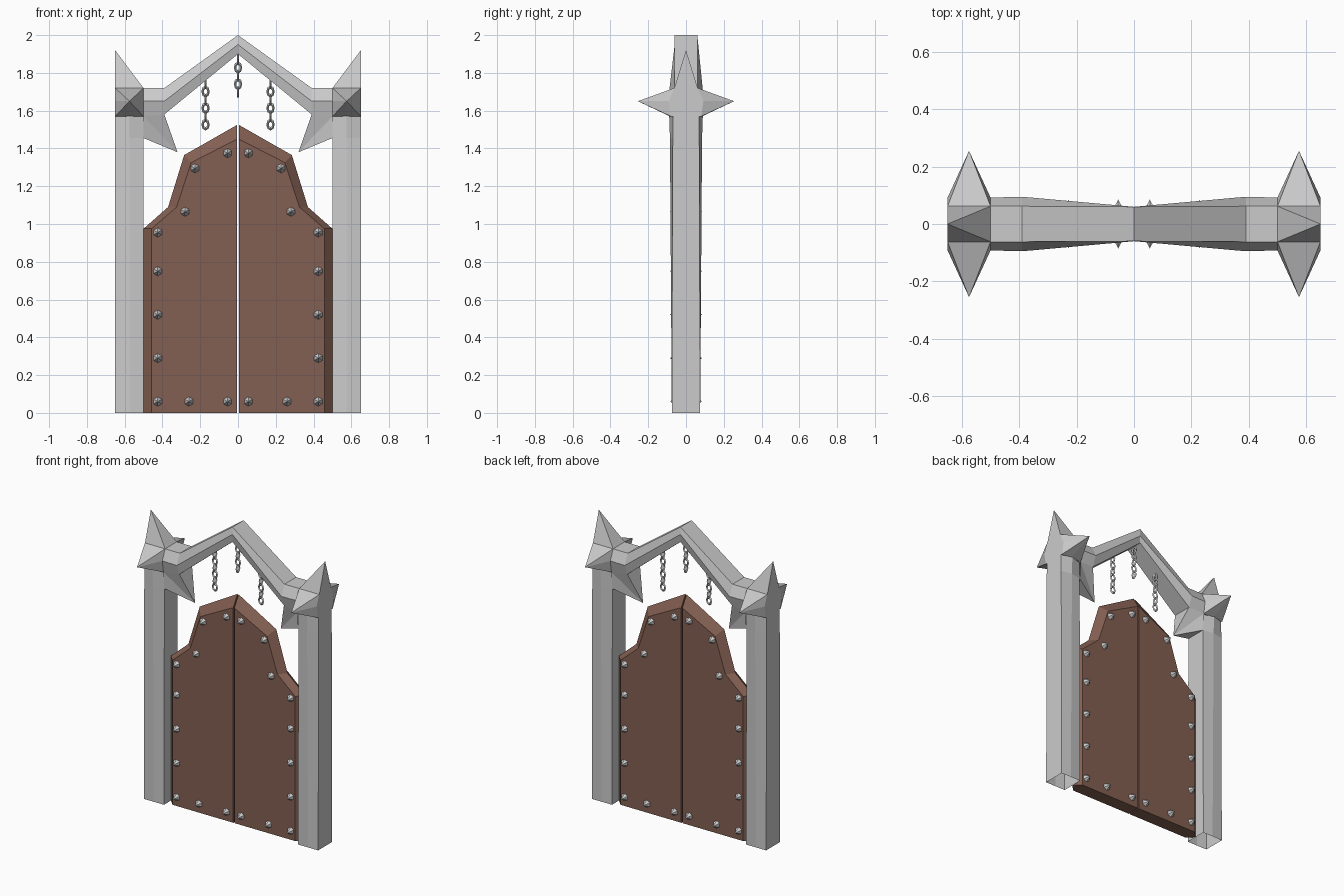
import bpy, bmesh
from math import pi
from mathutils import Matrix

if "Cube" in bpy.data.objects:
    bpy.data.objects.remove(bpy.data.objects["Cube"])

wood = bpy.data.materials.new("wood")
wood.diffuse_color = (0.23, 0.115, 0.085, 1)
wood.use_nodes = True
wood.node_tree.nodes["Principled BSDF"].inputs["Base Color"].default_value = wood.diffuse_color


def finish(name, bm, mat=None, mirror=True):
    bmesh.ops.recalc_face_normals(bm, faces=bm.faces[:])
    me = bpy.data.meshes.new(name)
    bm.to_mesh(me)
    bm.free()
    ob = bpy.data.objects.new(name, me)
    bpy.context.collection.objects.link(ob)
    if mat:
        me.materials.append(mat)
    if mirror:
        mod = ob.modifiers.new("mirror", 'MIRROR')
        mod.use_axis[0] = True
        mod.merge_threshold = 0.0005
    return ob


def loft(bm, rings, cap_start=False, cap_end=False):
    vs = [[bm.verts.new(p) for p in r] for r in rings]
    n = len(rings[0])
    for a, b in zip(vs, vs[1:]):
        for i in range(n):
            j = (i + 1) % n
            bm.faces.new((a[i], a[j], b[j], b[i]))
    if cap_start:
        bm.faces.new(vs[0])
    if cap_end:
        bm.faces.new(vs[-1])


def spike(bm, ring, tip):
    t = bm.verts.new(tip)
    vs = [bm.verts.new(p) for p in ring]
    for i in range(len(vs)):
        bm.faces.new((vs[i - 1], vs[i], t))


# posts: box with a faint centre ridge that grows towards the top
def post_ring(z, corner, ridge):
    return [(0.5, -corner, z), (0.575, -ridge, z), (0.65, -corner, z),
            (0.65, corner, z), (0.575, ridge, z), (0.5, corner, z)]

bm = bmesh.new()
loft(bm, [post_ring(0, .075, .075), post_ring(1.455, .07, .085), post_ring(1.6, .068, .09)])
finish("posts", bm)


# peaked lintel: hexagonal section running from the post head to the peak
def beam_ring(x, lo, mid, hi, edge, side, low):
    return [(x, -edge, hi), (x, -side, mid), (x, -low, lo),
            (x, low, lo), (x, side, mid), (x, edge, hi)]

bm = bmesh.new()
loft(bm, [beam_ring(.65, 1.57, 1.65, 1.72, .062, .092, .08),
          beam_ring(.5, 1.57, 1.65, 1.72, .062, .092, .08),
          beam_ring(.39, 1.58, 1.65, 1.72, .062, .095, .068),
          beam_ring(0, 1.90, 1.95, 2.0, .06, .06, .06)], cap_start=True)
finish("lintel", bm)

# star spikes on the post heads
bm = bmesh.new()
for s in (-1, 1):
    ring = [(.5, .062, 1.72), (.575, .062, 1.72), (.65, .062, 1.72), (.65, .092, 1.65),
            (.65, .08, 1.57), (.575, .085, 1.57), (.5, .08, 1.57), (.5, .092, 1.65)]
    spike(bm, [(x, s * y, z) for x, y, z in ring], (.575, s * .255, 1.65))
spike(bm, [(.5, -.062, 1.72), (.575, -.062, 1.72), (.65, -.062, 1.72), (.65, 0, 1.72),
           (.65, .062, 1.72), (.575, .062, 1.72), (.5, .062, 1.72), (.5, 0, 1.72)],
      (.65, 0, 1.92))
spike(bm, [(.5, -.07, 1.455), (.5, -.08, 1.57), (.39, -.068, 1.58),
           (.39, .068, 1.58), (.5, .08, 1.57), (.5, .07, 1.455)], (.32, 0, 1.38))
finish("star_spikes", bm)

# door leaves: bevelled slab narrowing towards the top
outer = [(.004, 0), (.5, 0), (.5, .975), (.37, 1.09), (.285, 1.365), (.004, 1.525)]
inner = [(.004, 0), (.457, 0), (.457, .975), (.325, 1.09), (.248, 1.325), (.004, 1.45)]
bm = bmesh.new()
loft(bm, [[(x, y, z) for x, z in prof]
          for prof, y in ((inner, -.045), (outer, 0), (inner, .045))], True, True)
finish("door_leaves", bm, wood)

# six-sided pointed studs, both faces of both leaves
studs = [(.055, 1.375), (.228, 1.295), (.28, 1.065), (.425, .955), (.425, .75),
         (.425, .52), (.425, .29), (.425, .06), (.26, .06), (.055, .06)]
bm = bmesh.new()
for x, z in studs:
    for s in (-1, 1):
        m = Matrix.Translation((x, s * .064, z)) @ Matrix.Rotation(-s * pi / 2, 4, 'X')
        bmesh.ops.create_cone(bm, cap_ends=True, segments=6, radius1=.026,
                              radius2=0, depth=.042, matrix=m)
finish("studs", bm)


# chains: alternating low-poly links
def chain(x, top, count):
    for i in range(count):
        bpy.ops.mesh.primitive_torus_add(
            major_segments=8, minor_segments=4, major_radius=.016, minor_radius=.0065,
            location=(x, 0, top - i * .0437),
            rotation=(pi / 2, 0, 0 if i % 2 else pi / 2))
        ob = bpy.context.object
        ob.scale = (1, 1.4, 1)
        ob.name = "chain_link"

chain(-.172, 1.745, 6)
chain(.172, 1.745, 6)
chain(0, 1.872, 5)
